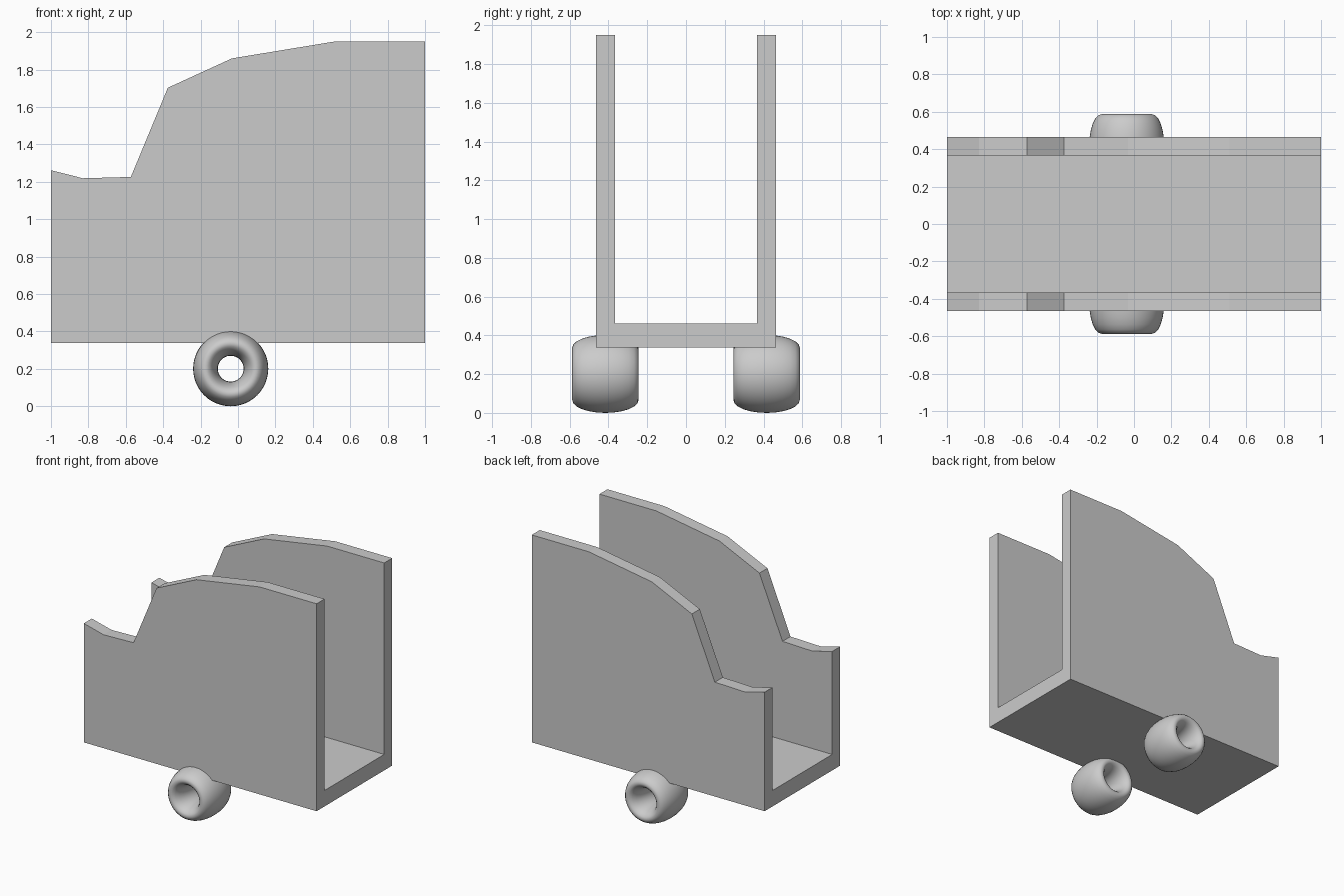
import bpy, bmesh, math

if "Cube" in bpy.data.objects:
    bpy.data.objects.remove(bpy.data.objects["Cube"])

# Side outline of the body: (x, height of the wall's top edge)
TOP_EDGE = [(-1.0, 1.262), (-0.83, 1.219), (-0.573, 1.226), (-0.375, 1.703),
            (-0.032, 1.86), (0.51, 1.949), (1.0, 1.949)]
OUTER, INNER = 0.464, 0.366      # wall half-widths
BASE, FLOOR = 0.338, 0.462       # underside and inside floor heights


def u_section(x, top):
    return [(x, -OUTER, BASE), (x, OUTER, BASE), (x, OUTER, top), (x, INNER, top),
            (x, INNER, FLOOR), (x, -INNER, FLOOR), (x, -INNER, top), (x, -OUTER, top)]


# Body: U-shaped section lofted along x, following the roof outline
def build_body():
    bm = bmesh.new()
    rings = [[bm.verts.new(p) for p in u_section(x, t)] for x, t in TOP_EDGE]
    for a, b in zip(rings, rings[1:]):
        for i in range(8):
            j = (i + 1) % 8
            bm.faces.new((a[i], a[j], b[j], b[i]))
    bm.faces.new(rings[0])
    bm.faces.new(rings[-1])
    bmesh.ops.dissolve_limit(bm, angle_limit=math.radians(0.5),
                             verts=bm.verts, edges=bm.edges)
    bmesh.ops.recalc_face_normals(bm, faces=bm.faces)
    mesh = bpy.data.meshes.new("body")
    bm.to_mesh(mesh)
    bm.free()
    bpy.context.collection.objects.link(bpy.data.objects.new("body", mesh))


# Wheel: ring stretched along its axle
def build_wheel(name, y):
    bpy.ops.mesh.primitive_torus_add(
        major_radius=0.135, minor_radius=0.066, major_segments=48, minor_segments=24,
        location=(-0.039, y, 0.201), rotation=(math.pi / 2, 0, 0))
    wheel = bpy.context.object
    wheel.name = name
    wheel.scale.z = 0.171 / 0.066
    bpy.ops.object.transform_apply(location=False, rotation=True, scale=True)
    bpy.ops.object.shade_smooth()


build_body()
for name, side in (("front_wheel", -1), ("back_wheel", 1)):
    build_wheel(name, side * 0.416)
